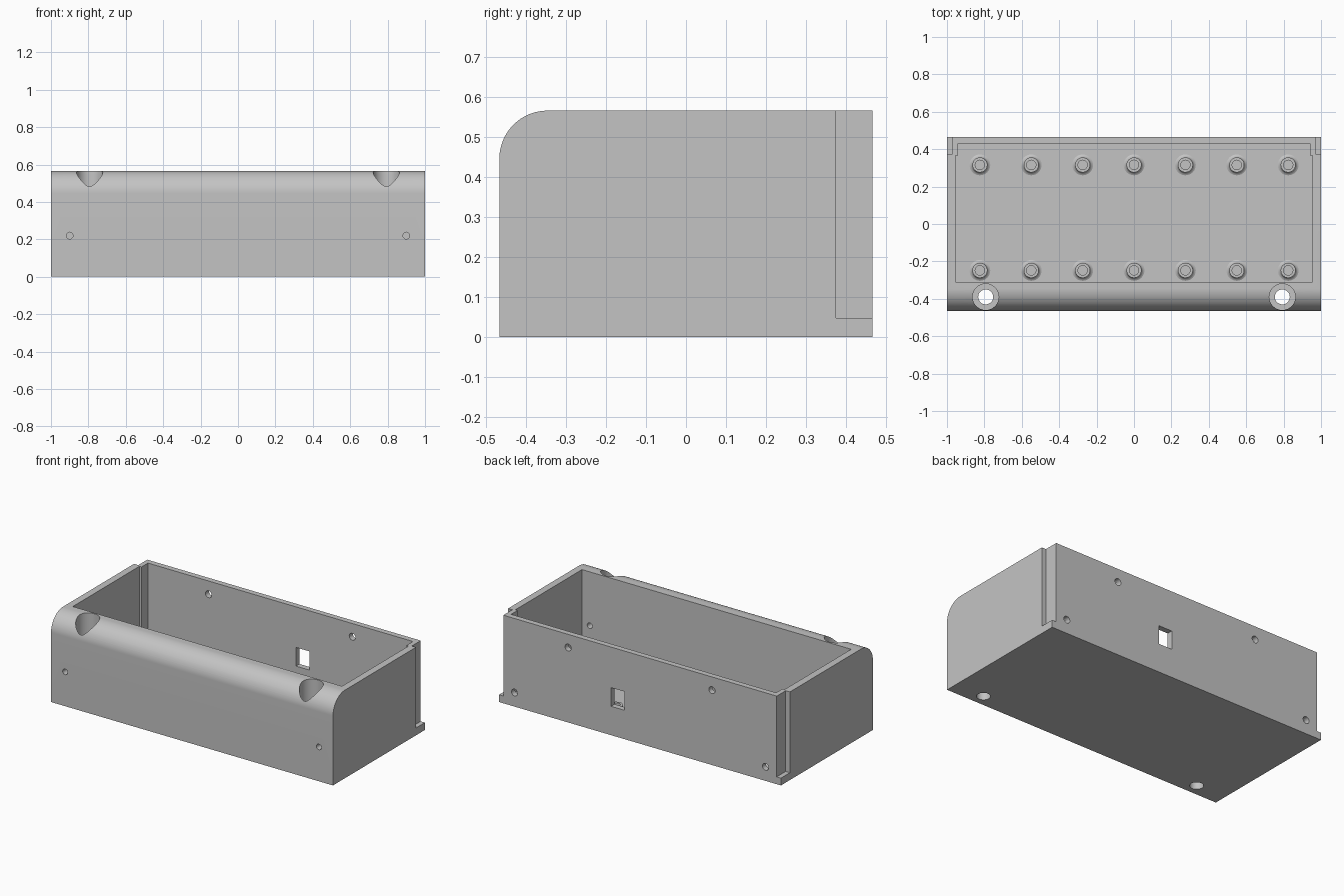
import bpy, bmesh, math
from mathutils import Vector, Matrix

if "Cube" in bpy.data.objects:
    bpy.data.objects.remove(bpy.data.objects["Cube"])

grey = bpy.data.materials.new("light grey plastic")
grey.diffuse_color = (0.55, 0.55, 0.55, 1)
grey.use_nodes = True
grey.node_tree.nodes["Principled BSDF"].inputs["Base Color"].default_value = grey.diffuse_color


def make(name, bm):
    bmesh.ops.recalc_face_normals(bm, faces=bm.faces)
    me = bpy.data.meshes.new(name)
    bm.to_mesh(me)
    bm.free()
    me.materials.append(grey)
    ob = bpy.data.objects.new(name, me)
    bpy.context.collection.objects.link(ob)
    return ob


def prism(name, points, offset):
    """Extrude a closed 3D outline along an offset."""
    bm = bmesh.new()
    face = bm.faces.new([bm.verts.new(p) for p in points])
    ext = bmesh.ops.extrude_face_region(bm, geom=[face])
    verts = [g for g in ext["geom"] if isinstance(g, bmesh.types.BMVert)]
    bmesh.ops.translate(bm, verts=verts, vec=offset)
    return make(name, bm)


def box(x0, x1, y0, y1, z0, z1):
    return prism("cutter", [(x0, y0, z0), (x1, y0, z0), (x1, y1, z0), (x0, y1, z0)],
                 (0, 0, z1 - z0))


def rod(start, end, r, n=32):
    a, b = Vector(start), Vector(end)
    bm = bmesh.new()
    rot = (b - a).to_track_quat('Z', 'Y').to_matrix().to_4x4()
    bmesh.ops.create_cone(bm, cap_ends=True, segments=n, radius1=r, radius2=r,
                          depth=(b - a).length,
                          matrix=Matrix.Translation((a + b) / 2) @ rot)
    return make("cutter", bm)


def activate(ob):
    bpy.ops.object.select_all(action='DESELECT')
    ob.select_set(True)
    bpy.context.view_layer.objects.active = ob


def cut(body, cutter):
    activate(body)
    mod = body.modifiers.new("cut", 'BOOLEAN')
    mod.operation, mod.solver, mod.object = 'DIFFERENCE', 'EXACT', cutter
    bpy.ops.object.modifier_apply(modifier=mod.name)
    bpy.data.objects.remove(cutter)


# Enclosure: side profile with a rounded upper front edge
D, H, R = 0.466, 0.565, 0.12
profile = [(-1, -D, 0), (-1, D, 0), (-1, D, H)]
for i in range(25):
    a = math.pi / 2 * (1 + i / 24)
    profile.append((-1, -D + R + R * math.cos(a), H - R + R * math.sin(a)))
body = prism("enclosure", profile, (2, 0, 0))

# Stepped cavity above the floor
FLOOR = 0.047
outline = [(-0.955, -0.31), (0.955, -0.31), (0.955, 0.365), (0.94, 0.365),
           (0.94, 0.43), (-0.94, 0.43), (-0.94, 0.365), (-0.955, 0.365)]
cut(body, prism("cutter", [(x, y, FLOOR) for x, y in outline], (0, 0, 0.7)))

for s in (-1, 1):
    # Rear corner notches above a small ledge
    cut(body, box(*sorted((s * 0.97, s * 1.1)), 0.375, 0.6, FLOOR, 0.7))
    # Counterbored mounting holes through the thick front wall
    cut(body, rod((s * 0.793, -0.39, 0.2), (s * 0.793, -0.39, 0.7), 0.07, 48))
    cut(body, rod((s * 0.793, -0.39, -0.1), (s * 0.793, -0.39, 0.3), 0.04))
    # Front and rear screw holes
    cut(body, rod((s * 0.9, -0.6, 0.22), (s * 0.9, -0.2, 0.22), 0.018))
    for x, z in ((0.89, 0.09), (0.51, 0.48)):
        cut(body, rod((s * x, 0.38, z), (s * x, 0.6, z), 0.022))

# Rectangular cable window in the back wall
cut(body, box(0.11, 0.205, 0.38, 0.6, 0.185, 0.305))
activate(body)
bpy.ops.object.shade_smooth_by_angle(angle=math.radians(30))

# Hollow standoffs with flared bases
section = [(0.058, FLOOR - 0.001), (0.049, 0.05), (0.043, 0.056), (0.04, 0.066),
           (0.04, 0.12), (0.025, 0.12), (0.025, FLOOR - 0.001)]
N = 32
for y in (-0.248, 0.316):
    for i in range(7):
        bm = bmesh.new()
        rings = [[bm.verts.new((r * math.cos(2 * math.pi * k / N),
                                r * math.sin(2 * math.pi * k / N), z))
                  for k in range(N)] for r, z in section]
        for p, q in zip(rings, rings[1:] + rings[:1]):
            for k in range(N):
                j = (k + 1) % N
                bm.faces.new((p[k], p[j], q[j], q[k]))
        post = make("standoff", bm)
        post.location = (-0.824 + i * 0.2747, y, 0)
        activate(post)
        bpy.ops.object.shade_smooth_by_angle(angle=math.radians(35))
